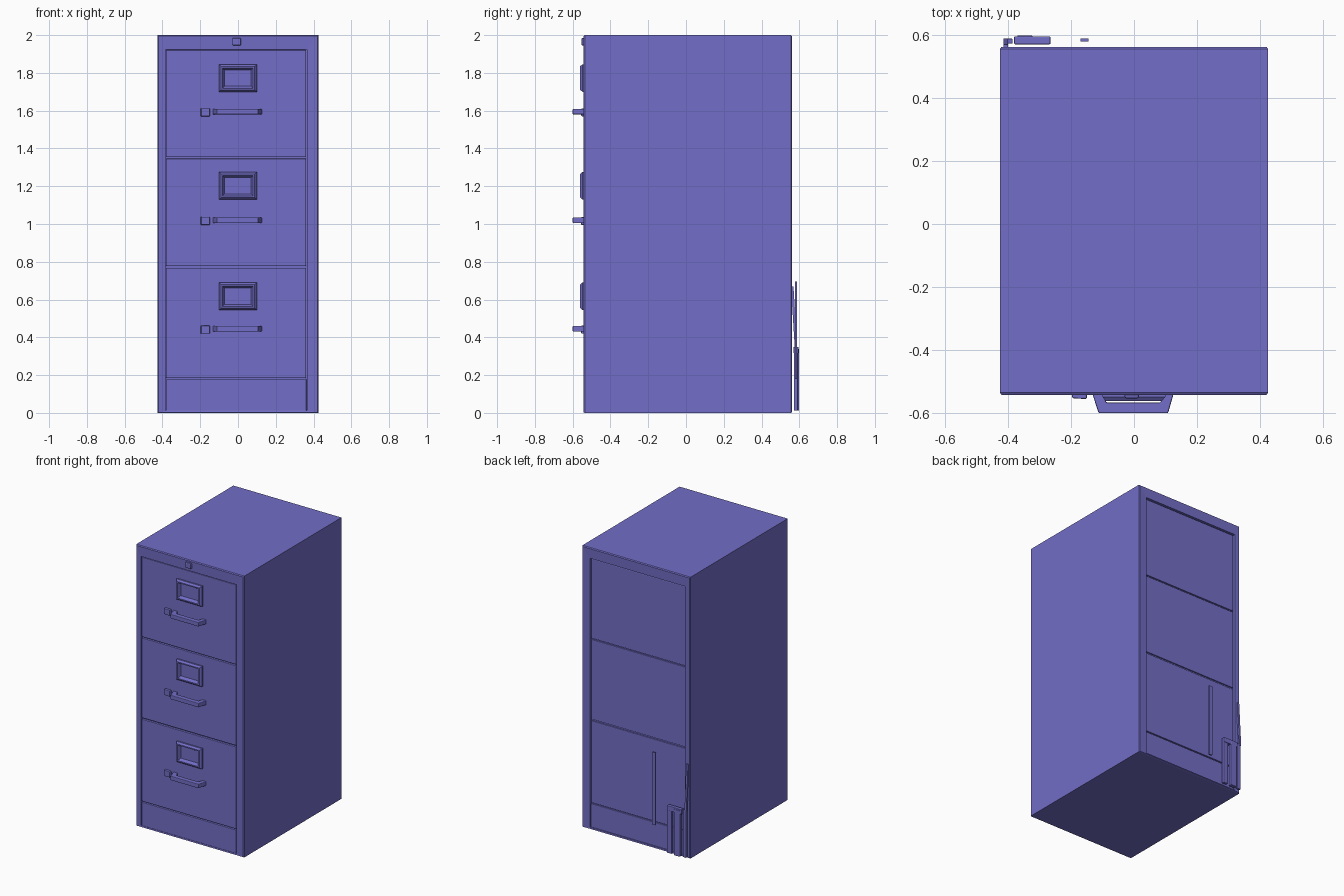
import bpy, bmesh
from mathutils import Vector

if "Cube" in bpy.data.objects:
    bpy.data.objects.remove(bpy.data.objects["Cube"])

paint = bpy.data.materials.new("violet blue paint")
paint.diffuse_color = (0.17, 0.155, 0.57, 1)
paint.use_nodes = True
paint.node_tree.nodes["Principled BSDF"].inputs["Base Color"].default_value = paint.diffuse_color


def finish(name, bm, bevel=0.0):
    bmesh.ops.recalc_face_normals(bm, faces=bm.faces)
    me = bpy.data.meshes.new(name)
    bm.to_mesh(me)
    bm.free()
    me.materials.append(paint)
    ob = bpy.data.objects.new(name, me)
    bpy.context.collection.objects.link(ob)
    if bevel:
        mod = ob.modifiers.new("soft edges", 'BEVEL')
        mod.width, mod.segments = bevel, 2
    return ob


def box(name, x, y, z, bevel=0.0):
    """Box from (min, max) pairs."""
    bm = bmesh.new()
    bmesh.ops.create_cube(bm, size=1)
    for v in bm.verts:
        v.co = Vector([r[0] if c < 0 else r[1] for c, r in zip(v.co, (x, y, z))])
    return finish(name, bm, bevel)


def nested(name, rings):
    """Skin a chain of rectangles (x0, x1, z0, z1, y), capped at both ends."""
    bm = bmesh.new()
    loops = [[bm.verts.new((x, y, z)) for x, z in ((x0, z0), (x1, z0), (x1, z1), (x0, z1))]
             for x0, x1, z0, z1, y in rings]
    for a, b in zip(loops, loops[1:]):
        for i in range(4):
            j = (i + 1) % 4
            bm.faces.new((a[i], a[j], b[j], b[i]))
    bm.faces.new(loops[0])
    bm.faces.new(loops[-1])
    return finish(name, bm)


def extrude_z(name, pts, z0, z1, bevel=0.0):
    """Plan outline (x, y) extruded upwards."""
    bm = bmesh.new()
    f = bm.faces.new([bm.verts.new((x, y, z0)) for x, y in pts])
    up = bmesh.ops.extrude_face_region(bm, geom=[f])["geom"]
    bmesh.ops.translate(bm, vec=(0, 0, z1 - z0),
                        verts=[g for g in up if isinstance(g, bmesh.types.BMVert)])
    return finish(name, bm, bevel)


# cabinet shell with a shallow opening at the front and the back
L, R, B, T = -0.385, 0.365, 0.012, 1.925
nested("cabinet_shell", [
    (L, R, B, T, -0.522), (L, R, B, T, -0.54),
    (-0.42, 0.42, 0.003, 1.995, -0.542), (-0.425, 0.425, 0, 2, -0.535),
    (-0.425, 0.425, 0, 2, 0.555), (-0.42, 0.42, 0.003, 1.995, 0.562),
    (L, R, B, T, 0.56), (L, R, B, T, 0.542)])

# panels filling both openings
bands = [(0.185, 0.768), (0.778, 1.346), (1.354, 1.92)]
for side, y in (("front", (-0.537, -0.515)), ("back", (0.53, 0.55))):
    box(side + "_kick_plate", (L + 0.003, R - 0.003), y, (0.008, 0.178), 0.003)
    for i, z in enumerate(bands):
        box(f"{side}_panel_{i}", (L + 0.004, R - 0.004), y, z, 0.003)

# label holder, handle and latch on each drawer
for i, (lab, han) in enumerate(((0.545, 0.43), (1.13, 1.005), (1.70, 1.58))):
    t = lab + 0.145
    nested(f"label_holder_{i}", [
        (-0.10, 0.10, lab, t, -0.53), (-0.10, 0.10, lab, t, -0.548),
        (-0.09, 0.088, lab + 0.01, t - 0.01, -0.561),
        (-0.082, 0.08, lab + 0.018, t - 0.018, -0.561),
        (-0.072, 0.07, lab + 0.03, t - 0.03, -0.54)])
    extrude_z(f"handle_{i}", [
        (-0.135, -0.53), (-0.112, -0.60), (0.108, -0.60), (0.128, -0.53),
        (0.098, -0.53), (0.084, -0.566), (-0.088, -0.566), (-0.102, -0.53)],
        han, han + 0.03, 0.004)
    extrude_z(f"latch_{i}", [(-0.20, -0.53), (-0.195, -0.553), (-0.15, -0.555), (-0.148, -0.53)],
              han - 0.01, han + 0.032, 0.004)

# lock on the top rail
box("lock", (-0.03, 0.016), (-0.553, -0.53), (1.945, 1.985), 0.006)

# thin rod and bent bracket on the back
box("back_rod", (-0.17, -0.145), (0.578, 0.588), (0.18, 0.695))
for i, (x, y, top) in enumerate((((-0.30, -0.265), 0.592, 0.33),
                                 ((-0.37, -0.322), 0.598, 0.34),
                                 ((-0.412, -0.385), 0.588, 0.35))):
    box(f"bracket_leg_{i}", x, (0.572, y), (0.012, top), 0.003)
box("bracket_top", (-0.38, -0.265), (0.57, 0.595), (0.315, 0.35), 0.003)

# narrow strip leaning from the bracket to the cabinet
strip = box("bracket_strip", (-0.414, -0.40), (0.576, 0.589), (0.34, 0.67))
for v in strip.data.vertices:
    if v.co.z > 0.5:
        v.co.y -= 0.02
